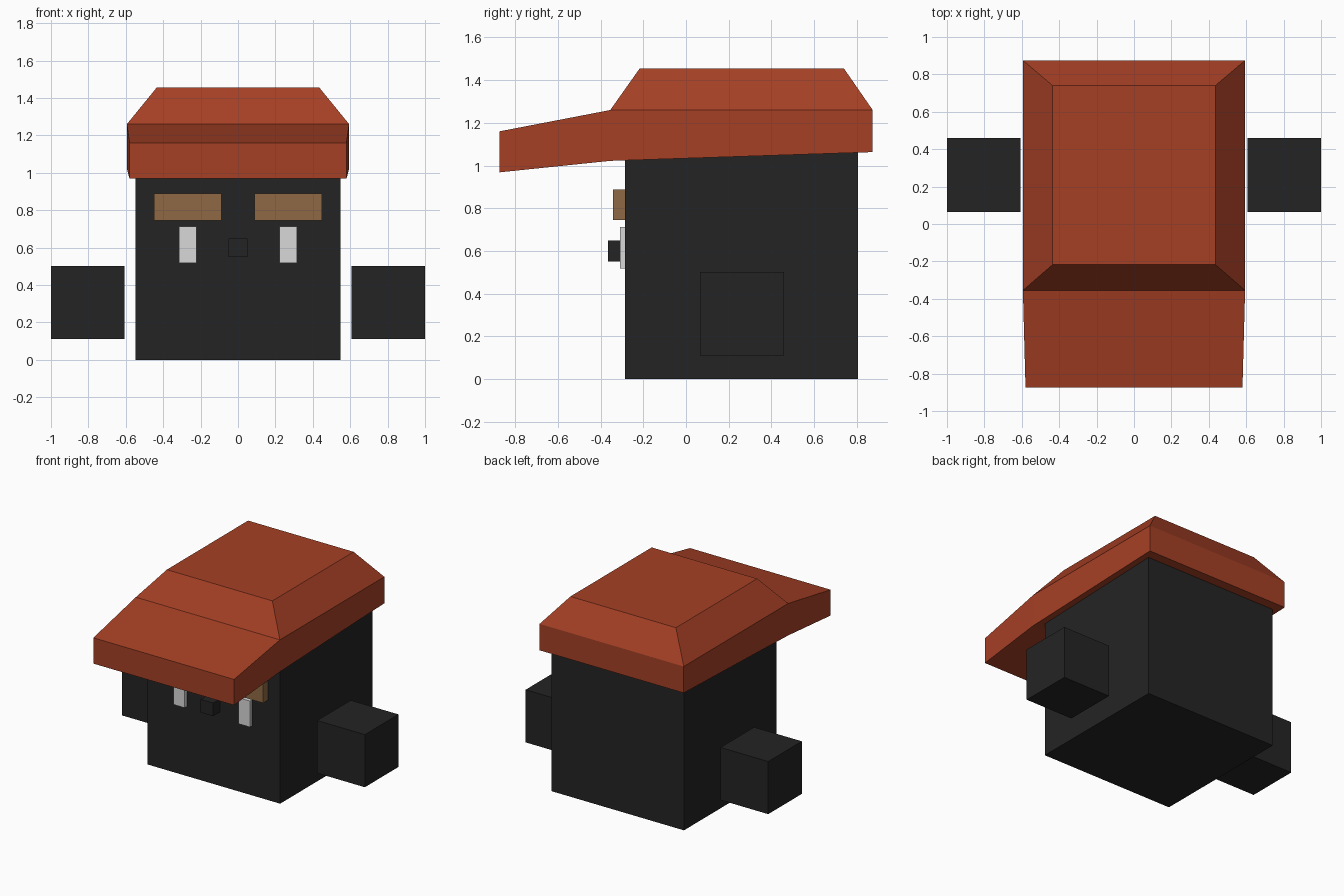
import bpy

if "Cube" in bpy.data.objects:
    bpy.data.objects.remove(bpy.data.objects["Cube"])


def material(name, rgb):
    """Flat colour from 0-255 display values, stored as linear."""
    def lin(c):
        c /= 255
        return c / 12.92 if c <= 0.04045 else ((c + 0.055) / 1.055) ** 2.4
    m = bpy.data.materials.new(name)
    m.diffuse_color = (*[lin(c) for c in rgb], 1)
    m.use_nodes = True
    m.node_tree.nodes["Principled BSDF"].inputs["Base Color"].default_value = m.diffuse_color
    return m


BLACK = material("charcoal", (36, 36, 36))
RED = material("brick_red", (166, 64, 37))
WHITE = material("pale_grey", (216, 216, 216))
BROWN = material("brown", (143, 105, 69))


def mesh_object(name, verts, faces, mat):
    me = bpy.data.meshes.new(name)
    me.from_pydata(verts, [], faces)
    me.materials.append(mat)
    ob = bpy.data.objects.new(name, me)
    bpy.context.collection.objects.link(ob)
    return ob


def box(name, x, y, z, mat):
    """Box from (min, max) ranges."""
    verts = [(a, b, c) for c in z for b in y for a in x]
    faces = [(0, 2, 3, 1), (4, 5, 7, 6), (0, 1, 5, 4),
             (1, 3, 7, 5), (3, 2, 6, 7), (2, 0, 4, 6)]
    return mesh_object(name, verts, faces, mat)


# Body and nose
box("body", (-0.547, 0.547), (-0.285, 0.805), (0, 1.09), BLACK)
box("nose", (-0.052, 0.05), (-0.365, -0.285), (0.55, 0.648), BLACK)

# Paired parts: hands, eyes, eyebrows
for side, s in (("left", -1), ("right", 1)):
    def span(a, b):
        return sorted((s * a, s * b))
    box(side + "_hand", span(0.607, 1.0), (0.065, 0.46), (0.11, 0.502), BLACK)
    box(side + "_eye", span(0.222, 0.315), (-0.31, -0.285), (0.518, 0.712), WHITE)
    box(side + "_eyebrow", span(0.088, 0.448), (-0.343, -0.285), (0.745, 0.888), BROWN)

# Cap: brim front, brim hinge and back sections, then the raised crown top
sections = [(-0.875, 0.58, 0.968, 1.16),
            (-0.355, 0.594, 1.022, 1.26),
            (0.875, 0.594, 1.063, 1.26)]
verts = []
for y, w, low, high in sections:
    verts += [(-w, y, low), (w, y, low), (w, y, high), (-w, y, high)]
verts += [(-0.435, -0.217, 1.455), (0.435, -0.217, 1.455),
          (0.435, 0.74, 1.455), (-0.435, 0.74, 1.455)]
faces = [(0, 1, 2, 3), (9, 8, 11, 10), (3, 2, 6, 7)]      # front, back, brim top
for i in (0, 4):                                          # underside and sides
    faces += [(i, i + 4, i + 5, i + 1),
              (i + 1, i + 5, i + 6, i + 2),
              (i + 4, i, i + 3, i + 7)]
faces += [(7, 6, 13, 12), (6, 10, 14, 13), (10, 11, 15, 14),
          (11, 7, 12, 15), (12, 13, 14, 15)]              # crown
mesh_object("cap", verts, faces, RED)
